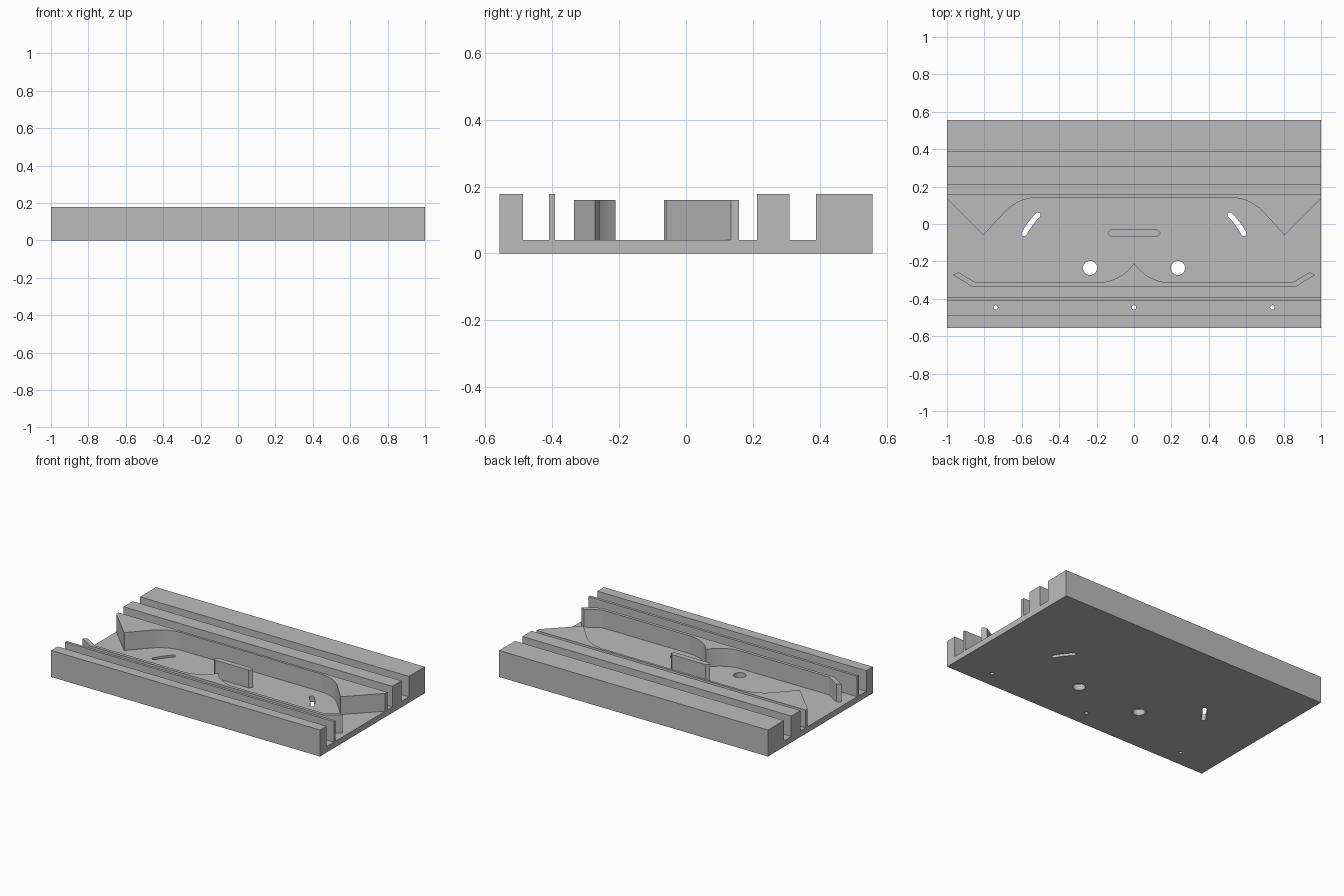
import bpy
import bmesh
from math import sin, cos, pi, radians

if "Cube" in bpy.data.objects:
    bpy.data.objects.remove(bpy.data.objects["Cube"], do_unlink=True)

GREY = (0.5, 0.5, 0.5, 1.0)
mat = bpy.data.materials.new("plain grey")
mat.use_nodes = True
mat.diffuse_color = GREY
mat.node_tree.nodes["Principled BSDF"].inputs["Base Color"].default_value = GREY

FLOOR, WALL, RAIL = 0.04, 0.16, 0.178
DEPTH = 0.557


def arc(cx, cy, r, a0, a1, n):
    """Points along an arc, angles in degrees."""
    steps = [radians(a0 + (a1 - a0) * i / n) for i in range(n + 1)]
    return [(cx + r * cos(a), cy + r * sin(a)) for a in steps]


def circle(cx, cy, r, n=32):
    return arc(cx, cy, r, 0, 360, n)[:-1]


def rect(x, y0, y1):
    return [(-x, y0), (x, y0), (x, y1), (-x, y1)]


def flip(points):
    return [(-x, y) for x, y in reversed(points)]


def slab(name, loops, z0, z1):
    """Extrude an outline (first loop) with holes (other loops) from z0 to z1."""
    curve = bpy.data.curves.new(name, 'CURVE')
    curve.dimensions = '2D'
    curve.fill_mode = 'BOTH'
    curve.extrude = (z1 - z0) / 2
    for points in loops:
        spline = curve.splines.new('POLY')
        spline.points.add(len(points) - 1)
        for p, (x, y) in zip(spline.points, points):
            p.co = (x, y, 0, 1)
        spline.use_cyclic_u = True
    temp = bpy.data.objects.new(name, curve)
    bpy.context.collection.objects.link(temp)
    mesh = bpy.data.meshes.new_from_object(
        temp.evaluated_get(bpy.context.evaluated_depsgraph_get()))
    bpy.data.objects.remove(temp, do_unlink=True)

    bm = bmesh.new()
    bm.from_mesh(mesh)
    bmesh.ops.remove_doubles(bm, verts=bm.verts, dist=1e-5)
    bmesh.ops.translate(bm, verts=bm.verts, vec=(0, 0, (z0 + z1) / 2))
    bmesh.ops.recalc_face_normals(bm, faces=bm.faces)
    bm.to_mesh(mesh)
    bm.free()
    mesh.name = name
    mesh.materials.clear()
    mesh.materials.append(mat)
    obj = bpy.data.objects.new(name, mesh)
    bpy.context.collection.objects.link(obj)
    bpy.ops.object.select_all(action='DESELECT')
    obj.select_set(True)
    bpy.context.view_layer.objects.active = obj
    bpy.ops.object.shade_smooth_by_angle(angle=radians(25))
    return obj


# Floor plate with pivot holes, screw holes and two curved slots
PX, PY, SR, SW = 0.235, -0.235, 0.397, 0.014
a0, a1 = 134.5, 152.5
end = [(-PX + SR * cos(radians(a)), PY + SR * sin(radians(a))) for a in (a0, a1)]
slot = (arc(-PX, PY, SR + SW, a0, a1, 8)
        + arc(*end[1], SW, a1, a1 + 180, 8)[1:]
        + arc(-PX, PY, SR - SW, a1, a0, 8)[1:]
        + arc(*end[0], SW, a0 + 180, a0 + 360, 8)[1:-1])
holes = [circle(s * PX, PY, 0.038) for s in (-1, 1)]
holes += [circle(x, -0.446, 0.012, 16) for x in (-0.74, 0, 0.74)]
slab("floor_plate", [rect(1, -DEPTH, DEPTH), slot, flip(slot)] + holes, 0, FLOOR)

# Full-length rails
for name, y0, y1 in (("front_rail", -DEPTH, -0.487), ("thin_front_rail", -0.409, -0.391),
                     ("middle_back_rail", 0.212, 0.31), ("back_rail", 0.388, DEPTH)):
    slab(name, [rect(1, y0, y1)], FLOOR, RAIL)

# Rear guide wall: pointed ends swept into a straight middle
R, TURN = 0.25, 48
left = [(-1, 0.158), (-1, 0.135), (-0.805, -0.06)]
left += arc(-0.51, 0.142 - R, R, 90 + TURN, 90, 14)
slab("rear_guide_wall", [left + flip(left)], FLOOR, WALL)

# Front guide wall: angled tips and a curved central peak
r = 0.243
left = [(-0.866, -0.335), (-0.968, -0.272), (-0.938, -0.258), (-0.845, -0.314)]
left += arc(-0.2, -0.314 + r, r, -90, -35.5, 14)
left[-1] = (0, -0.21)
slab("front_guide_wall", [left + flip(left)[1:]], FLOOR, WALL)

# Small central divider with pointed ends
left = [(-0.125, -0.066), (-0.144, -0.048), (-0.125, -0.03)]
slab("centre_divider", [left + flip(left)], FLOOR, WALL)
